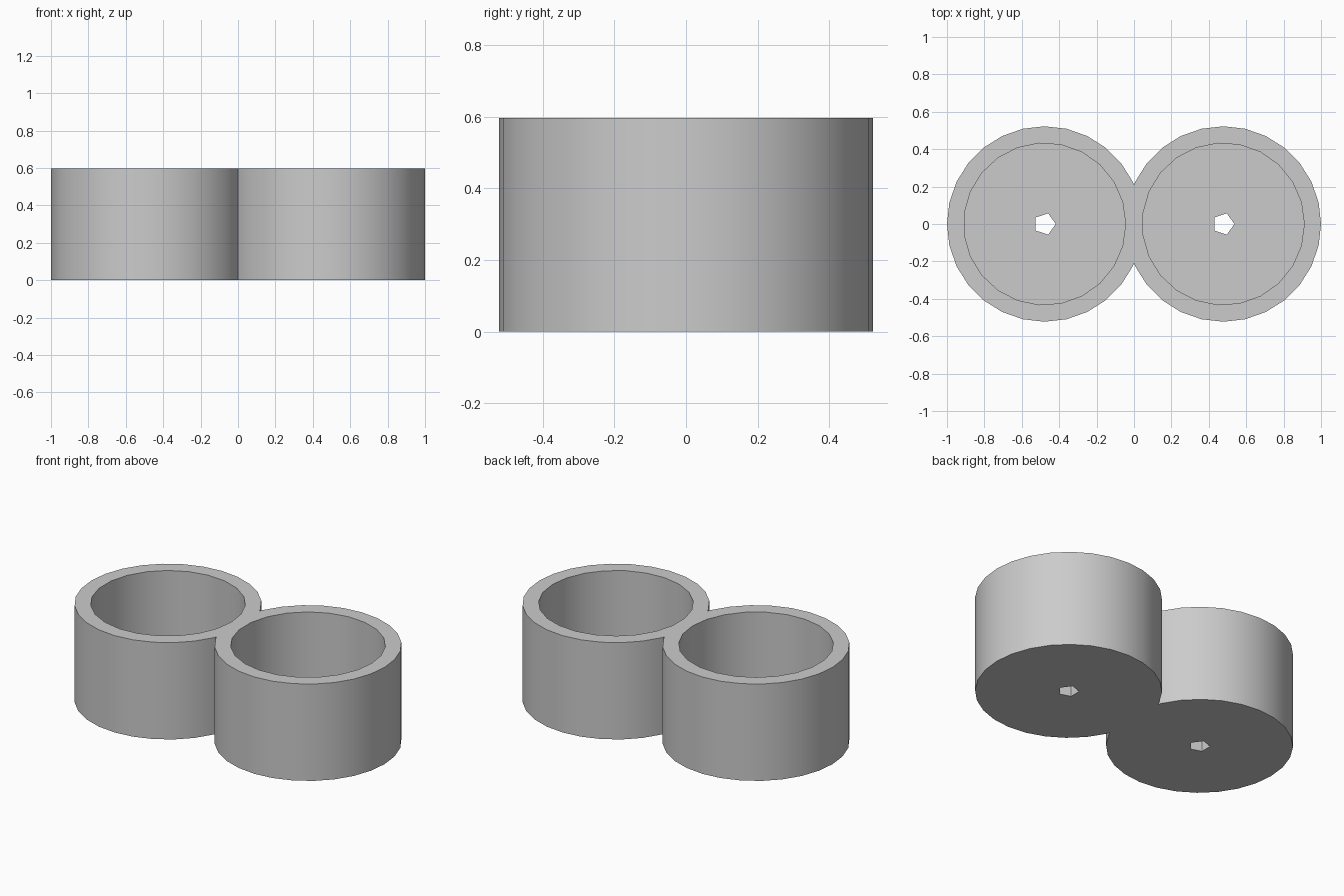
import bpy, bmesh, math

cube = bpy.data.objects.get("Cube")
if cube:
    bpy.data.objects.remove(cube, do_unlink=True)

U = 1 / 16.75            # unit that makes the whole model 2 wide
OFFSET = 8 * U           # cup centre from the middle
OUTER, INNER, DRAIN = 8.75 * U, 7.25 * U, U
HEIGHT, FLOOR = 10 * U, 1.5 * U

grey = bpy.data.materials.new("plain grey")
grey.use_nodes = True
colour = (0.6, 0.6, 0.6, 1)
grey.diffuse_color = colour
grey.node_tree.nodes["Principled BSDF"].inputs["Base Color"].default_value = colour


def prism(name, x, radius, sides, low, high):
    """Upright prism with its first corner towards +x."""
    bm = bmesh.new()
    ring = [bm.verts.new((x + radius * math.cos(math.tau * i / sides),
                          radius * math.sin(math.tau * i / sides), low))
            for i in range(sides)]
    base = bm.faces.new(ring)
    top = bmesh.ops.extrude_face_region(bm, geom=[base], use_keep_orig=True)["geom"]
    bmesh.ops.translate(bm, vec=(0, 0, high - low),
                        verts=[v for v in top if isinstance(v, bmesh.types.BMVert)])
    bmesh.ops.recalc_face_normals(bm, faces=bm.faces)
    mesh = bpy.data.meshes.new(name)
    bm.to_mesh(mesh)
    bm.free()
    mesh.materials.append(grey)
    obj = bpy.data.objects.new(name, mesh)
    bpy.context.collection.objects.link(obj)
    return obj


def combine(target, other, operation):
    """Apply a boolean and discard the helper."""
    other.hide_render = True
    mod = target.modifiers.new(operation.lower(), "BOOLEAN")
    mod.operation, mod.object, mod.solver = operation, other, "EXACT"
    bpy.context.view_layer.objects.active = target
    bpy.ops.object.modifier_apply(modifier=mod.name)
    bpy.data.objects.remove(other, do_unlink=True)


# Two overlapping solid cylinders joined into one body
body = prism("double_cup", -OFFSET, OUTER, 28, 0, HEIGHT)
combine(body, prism("second_cup", OFFSET, OUTER, 28, 0, HEIGHT), "UNION")

# Hollow each cup and pierce its floor
for x in (-OFFSET, OFFSET):
    combine(body, prism("bore", x, INNER, 23, FLOOR, HEIGHT + U), "DIFFERENCE")
    combine(body, prism("drain_hole", x, DRAIN, 5, -U, FLOOR + U), "DIFFERENCE")

# Smooth walls, crisp rims
bpy.ops.object.select_all(action="DESELECT")
body.select_set(True)
bpy.context.view_layer.objects.active = body
bpy.ops.object.shade_smooth_by_angle(angle=math.radians(30))
